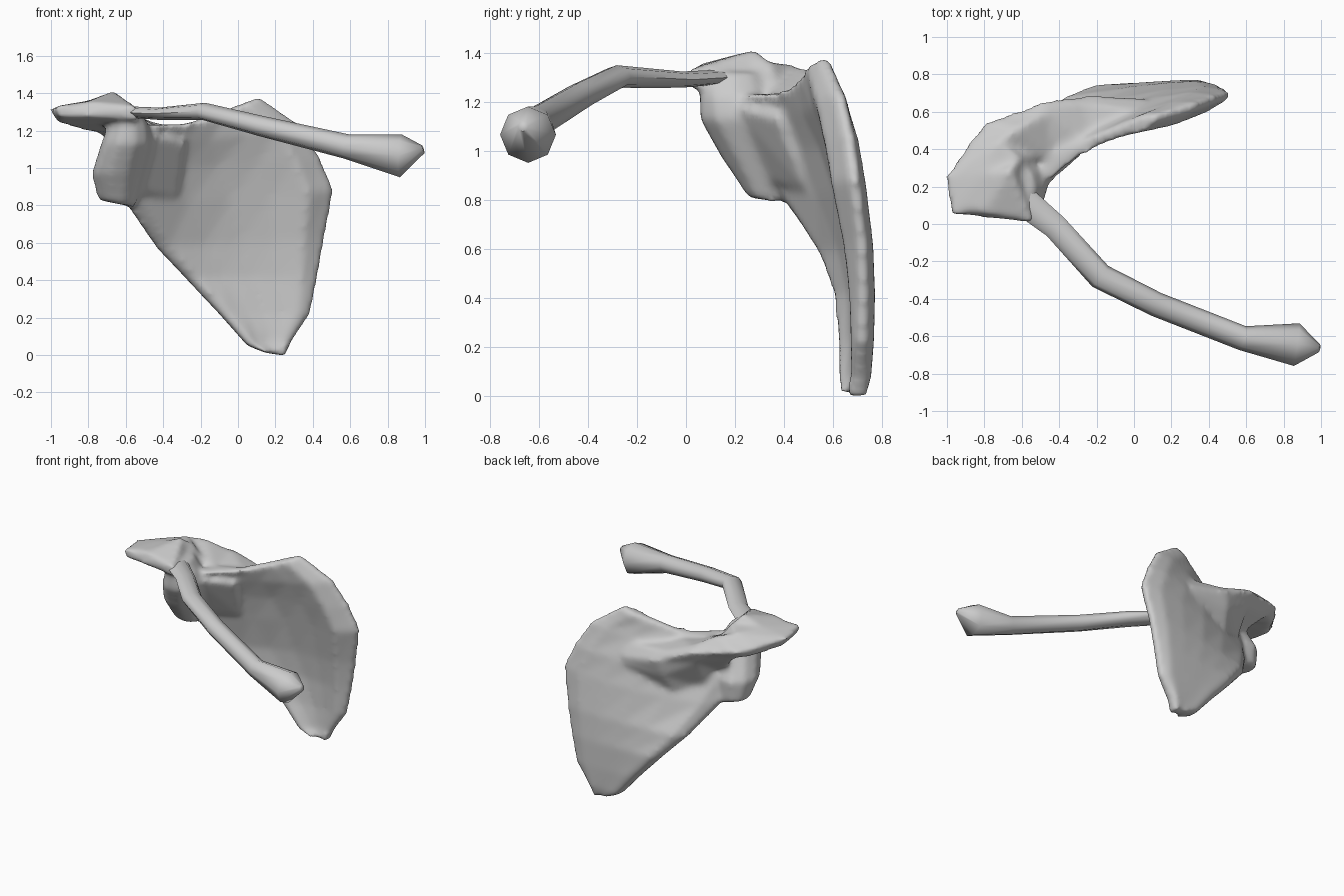
import bpy, bmesh, math
from mathutils import Vector

if "Cube" in bpy.data.objects:
    bpy.data.objects.remove(bpy.data.objects["Cube"])


def loft(name, rings):
    """Skin a list of equal-length closed rings and cap both ends."""
    bm = bmesh.new()
    loops = [[bm.verts.new(p) for p in ring] for ring in rings]
    n = len(loops[0])
    for a, b in zip(loops, loops[1:]):
        for i in range(n):
            j = (i + 1) % n
            bm.faces.new((a[i], a[j], b[j], b[i]))
    bm.faces.new(loops[0])
    bm.faces.new(loops[-1])
    bmesh.ops.recalc_face_normals(bm, faces=bm.faces[:])
    mesh = bpy.data.meshes.new(name)
    bm.to_mesh(mesh)
    bm.free()
    obj = bpy.data.objects.new(name, mesh)
    bpy.context.collection.objects.link(obj)
    return obj


def select(*objs):
    bpy.ops.object.select_all(action='DESELECT')
    for o in objs:
        o.select_set(True)
    bpy.context.view_layer.objects.active = objs[0]


# Shoulder blade: rows of (outer edge, inner edge, backward bow, sag, inner lip)
rows = [
    ((.15, .68, .01), (.25, .70, -.005), .00, 0, 0),
    ((.05, .675, .05), (.29, .71, .08), .02, 0, 0),
    ((-.11, .675, .23), (.385, .72, .22), .025, 0, .01),
    ((-.28, .66, .41), (.425, .725, .42), .03, 0, .02),
    ((-.44, .59, .58), (.46, .72, .62), .045, 0, .035),
    ((-.59, .43, .80), (.51, .69, .88), .085, 0, .055),
    ((-.66, .32, .98), (.44, .67, 1.05), .09, 0, .055),
    ((-.62, .28, 1.13), (.33, .63, 1.23), .06, .03, .04),
    ((-.48, .28, 1.23), (.11, .565, 1.38), .03, .05, .01),
]
# Thickness profile from outer to inner edge: position, half depth, lip share
profile = [(0, .035, 0), (.08, .07, 0), (.3, .045, 0), (.5, .037, .1),
           (.7, .038, .5), (.88, .045, 1), (1, .02, 0)]
blade_rings = []
for outer, inner, bow, sag, lip in rows:
    front, back = [], []
    for t, h, share in profile:
        s = math.sin(math.pi * t)
        p = Vector(outer).lerp(Vector(inner), t) + Vector((0, bow * s, -sag * s))
        front.append(p - Vector((0, h + lip * share, 0)))
        back.append(p + Vector((0, h, 0)))
    blade_rings.append(front + back[::-1])
blade = loft("shoulder_blade", blade_rings)

# Thick socket and neck below the shoulder roof
socket_rings = []
for x, y, z, rx, ry in [(-.65, .35, .81, .10, .10), (-.64, .30, .97, .145, .16),
                        (-.595, .215, 1.13, .14, .165), (-.585, .20, 1.22, .115, .15),
                        (-.62, .19, 1.32, .09, .13)]:
    socket_rings.append([(x + rx * math.cos(a), y + ry * math.sin(a),
                          z - (.02 * math.cos(a) if z < .9 else 0))
                         for a in (math.tau * k / 10 for k in range(10))])
socket = loft("socket", socket_rings)

# Neck flaring from the socket into the front of the blade
neck = loft("neck", [
    [(-.62, .08, 1.17), (-.62, .25, .84), (-.62, .40, .82), (-.62, .34, 1.22)],
    [(-.48, .19, 1.18), (-.50, .36, .87), (-.50, .50, .85), (-.46, .32, 1.21)],
    [(-.28, .36, 1.14), (-.32, .48, .85), (-.32, .56, .80), (-.28, .42, 1.16)],
])

# Shoulder roof sweeping back into the ridge that fades into the blade:
# each section is outer top, crest, inner top, inner bottom, outer bottom
ridge = loft("ridge_and_roof", [
    [(-.98, .05, 1.33), (-.80, .06, 1.355), (-.54, .01, 1.33), (-.54, .01, 1.26), (-.96, .05, 1.27)],
    [(-1.01, .25, 1.315), (-.80, .27, 1.36), (-.66, .29, 1.415), (-.53, .22, 1.22), (-.96, .25, 1.24)],
    [(-.88, .44, 1.28), (-.72, .44, 1.35), (-.61, .35, 1.36), (-.50, .27, 1.17), (-.86, .42, 1.21)],
    [(-.79, .55, 1.26), (-.62, .51, 1.33), (-.54, .36, 1.26), (-.56, .36, .98), (-.75, .50, 1.19)],
    [(-.48, .66, 1.22), (-.47, .60, 1.25), (-.42, .33, 1.21), (-.50, .46, .88), (-.50, .60, 1.13)],
    [(-.24, .69, 1.11), (-.26, .64, 1.17), (-.24, .43, 1.20), (-.32, .58, .84), (-.27, .66, 1.00)],
    [(.06, .67, 1.03), (.06, .665, 1.06), (.06, .61, 1.14), (.04, .675, .90), (.06, .67, 1.0)],
])

# Blend the blade, socket, neck and ridge into one smooth bone
select(blade, socket, neck, ridge)
bpy.ops.object.join()
remesh = blade.modifiers.new("blend", 'REMESH')
remesh.mode = 'VOXEL'
remesh.voxel_size = .018
remesh.use_smooth_shade = True
smooth = blade.modifiers.new("soften", 'SMOOTH')
smooth.factor = .5
smooth.iterations = 10

# Collar bone: path points with sideways and vertical radius
path = [
    (-.60, .13, 1.30, .08, .03), (-.42, -.015, 1.29, .067, .033),
    (-.18, -.28, 1.302, .07, .047), (.12, -.43, 1.225, .066, .055),
    (.58, -.61, 1.115, .066, .066), (.87, -.645, 1.065, .115, .115),
    (.99, -.665, 1.10, .022, .022),
]
collar = []
for i, (x, y, z, rw, rh) in enumerate(path):
    a = Vector(path[max(i - 1, 0)][:3])
    b = Vector(path[min(i + 1, len(path) - 1)][:3])
    tangent = (b - a).normalized()
    side = tangent.cross(Vector((0, 0, 1))).normalized()
    up = side.cross(tangent)
    collar.append([Vector((x, y, z)) + side * rw * math.cos(t) + up * rh * math.sin(t)
                   for t in (math.tau * k / 8 for k in range(8))])
select(loft("collar_bone", collar))
bpy.ops.object.shade_smooth_by_angle(angle=math.radians(60))
